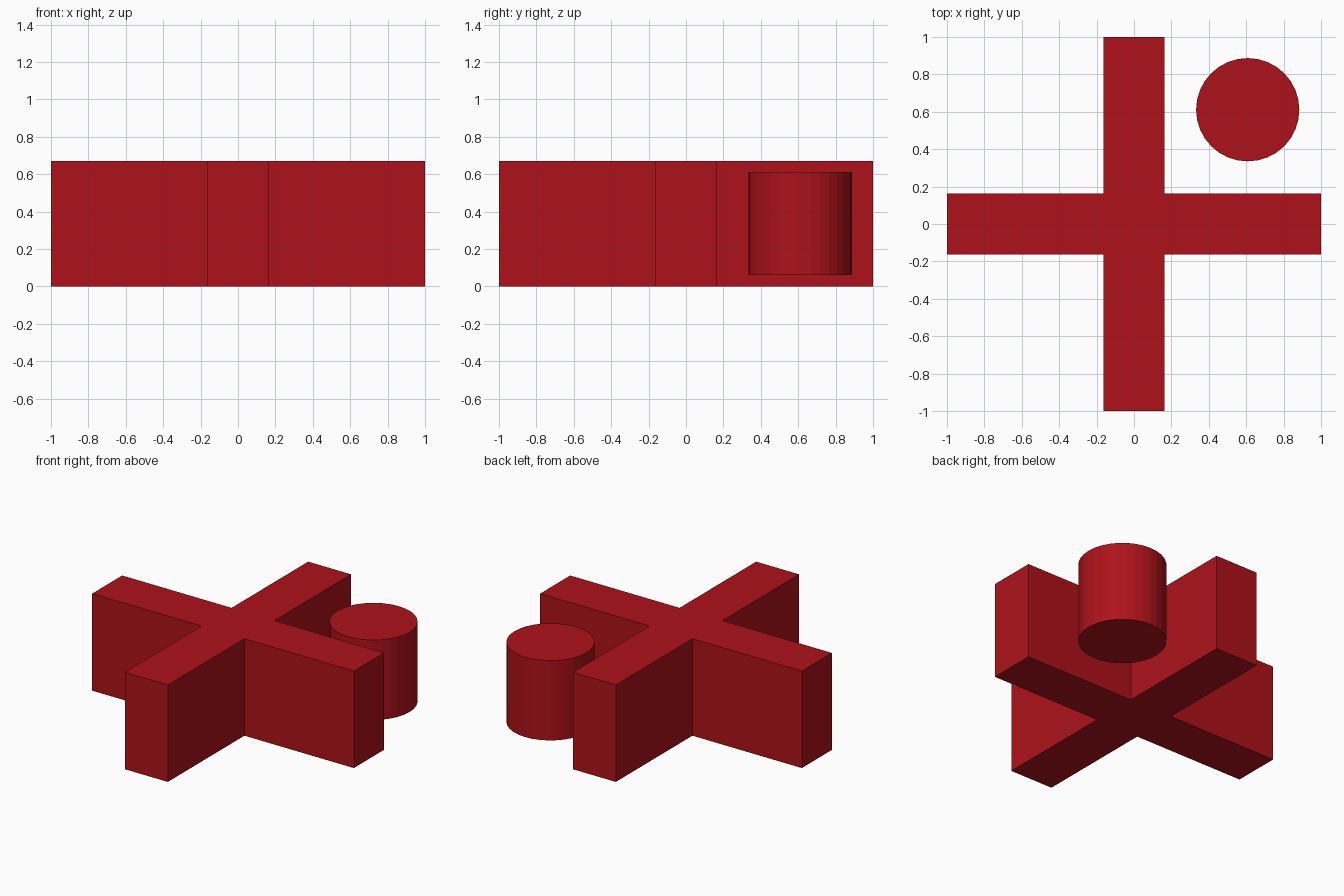
import bpy, bmesh
from math import pi
from mathutils import Matrix, Vector

if "Cube" in bpy.data.objects:
    bpy.data.objects.remove(bpy.data.objects["Cube"])

HALF, ARM, HEIGHT = 1.0, 0.164, 0.67

red = bpy.data.materials.new("red")
red.diffuse_color = (0.42, 0.006, 0.01, 1)
red.use_nodes = True
red.node_tree.nodes["Principled BSDF"].inputs["Base Color"].default_value = red.diffuse_color


def add_object(name, bm):
    bmesh.ops.recalc_face_normals(bm, faces=bm.faces)
    mesh = bpy.data.meshes.new(name)
    bm.to_mesh(mesh)
    bm.free()
    mesh.materials.append(red)
    obj = bpy.data.objects.new(name, mesh)
    bpy.context.collection.objects.link(obj)
    return obj


# Plus-shaped block: one arm's profile turned four times, then extruded
bm = bmesh.new()
arm_profile = [(HALF, -ARM, 0), (HALF, ARM, 0), (ARM, ARM, 0)]
outline = [Matrix.Rotation(i * pi / 2, 3, 'Z') @ Vector(p)
           for i in range(4) for p in arm_profile]
base = bm.faces.new([bm.verts.new(p) for p in outline])
top = bmesh.ops.extrude_face_region(bm, geom=[base], use_keep_orig=True)
bmesh.ops.translate(bm, vec=(0, 0, HEIGHT),
                    verts=[v for v in top["geom"] if isinstance(v, bmesh.types.BMVert)])
add_object("cross_block", bm)

# Separate faceted peg, floating in the back right corner
bm = bmesh.new()
bmesh.ops.create_cone(bm, cap_ends=True, segments=32,
                      radius1=0.276, radius2=0.276, depth=0.552)
peg = add_object("corner_peg", bm)
peg.location = (0.608, 0.611, 0.336)
